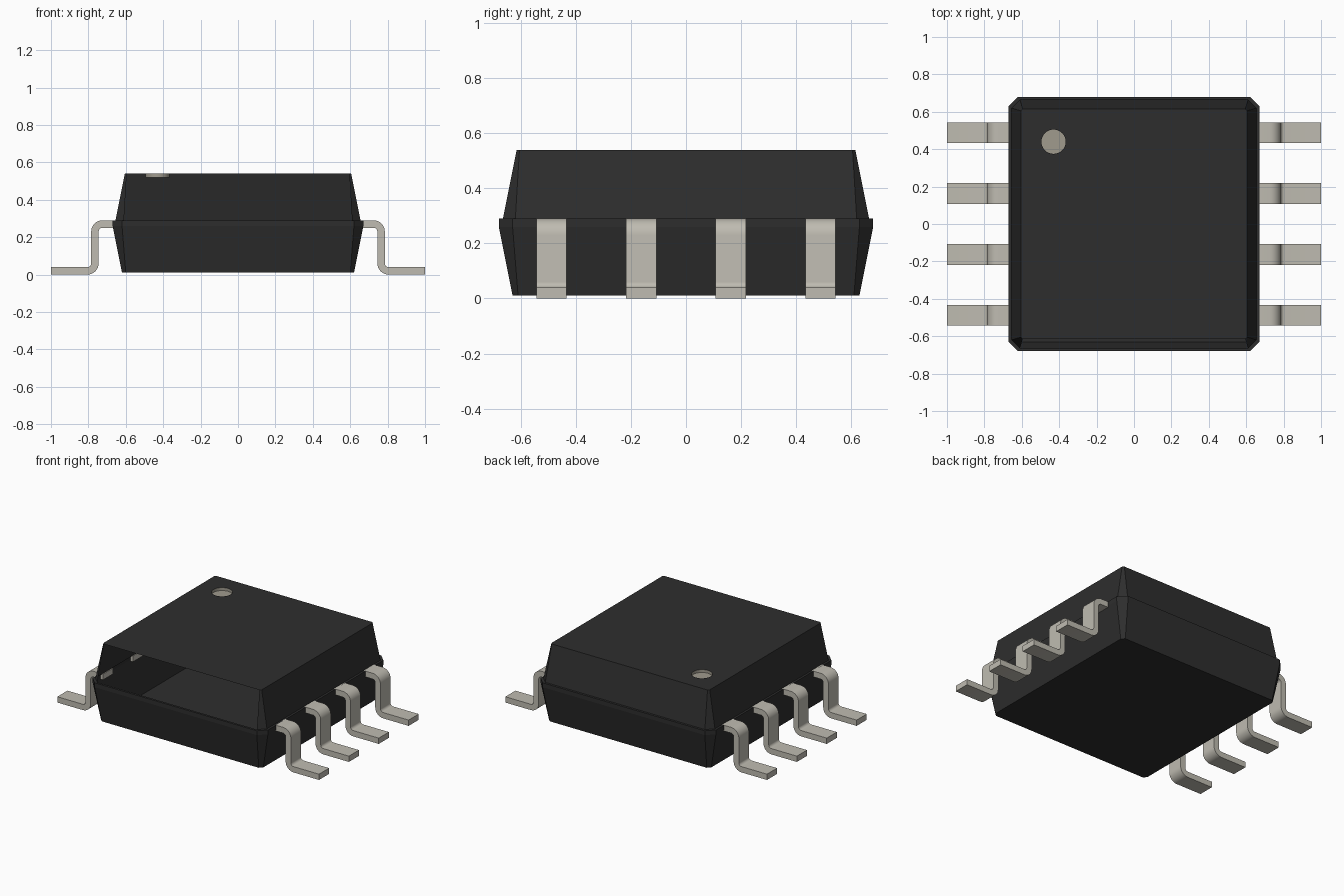
import bpy, bmesh
from math import sin, cos, pi, radians
from mathutils import Vector

cube = bpy.data.objects.get("Cube")
if cube:
    bpy.data.objects.remove(cube, do_unlink=True)


def material(name, rgb):
    m = bpy.data.materials.new(name)
    m.use_nodes = True
    m.diffuse_color = (*rgb, 1)
    m.node_tree.nodes["Principled BSDF"].inputs["Base Color"].default_value = (*rgb, 1)
    return m


BLACK = material("black resin", (0.027, 0.027, 0.027))
METAL = material("tinned metal", (0.52, 0.5, 0.44))
TAN = material("marker tan", (0.35, 0.325, 0.27))


def finish(bm, name, mat, smooth=False):
    mesh = bpy.data.meshes.new(name)
    bm.to_mesh(mesh)
    bm.free()
    mesh.materials.append(mat)
    ob = bpy.data.objects.new(name, mesh)
    bpy.context.collection.objects.link(ob)
    if smooth:
        bpy.ops.object.select_all(action="DESELECT")
        ob.select_set(True)
        bpy.context.view_layer.objects.active = ob
        bpy.ops.object.shade_smooth_by_angle(angle=radians(35))
    return ob


def ring(bm, points, z):
    return [bm.verts.new((x, y, z)) for x, y in points]


def chamfered(hx, hy, c):
    """Rectangle with cut corners, counter-clockwise; its first side is the front."""
    return [(-hx + c, -hy), (hx - c, -hy), (hx, -hy + c), (hx, hy - c),
            (hx - c, hy), (-hx + c, hy), (-hx, hy - c), (-hx, -hy + c)]


def bridge(bm, low, high, skip=None):
    n = len(low)
    for i in range(n):
        if i != skip:
            j = (i + 1) % n
            bm.faces.new((low[i], low[j], high[j], high[i]))


TOP = 0.54
SEGMENTS = 32
dot = [(-0.43 + 0.065 * cos(2 * pi * i / SEGMENTS),
        0.44 + 0.065 * sin(2 * pi * i / SEGMENTS)) for i in range(SEGMENTS)]

# Package shell: hollow, with a stepped seam and an open upper front panel
bm = bmesh.new()
sections = [(0.62, 0.63, 0.02, 0.01), (0.67, 0.68, 0.05, 0.26),
            (0.67, 0.68, 0.05, 0.29), (0.655, 0.665, 0.045, 0.29),
            (0.605, 0.615, 0.01, TOP)]
rings = [ring(bm, chamfered(hx, hy, c), z) for hx, hy, c, z in sections]
bm.faces.new(rings[0][::-1])
for k in range(len(rings) - 1):
    bridge(bm, rings[k], rings[k + 1], skip=0 if k == 3 else None)
# Top panel with a round opening for the marker
edges = []
for loop in (rings[-1], ring(bm, dot, TOP)):
    for i, v in enumerate(loop):
        pair = (v, loop[(i + 1) % len(loop)])
        edges.append(bm.edges.get(pair) or bm.edges.new(pair))
bmesh.ops.triangle_fill(bm, use_beauty=True, edges=edges, normal=(0, 0, 1))
for f in bm.faces:
    if f.calc_center_median().z > TOP - 0.001 and f.normal.z < 0:
        f.normal_flip()
finish(bm, "package_body", BLACK)

# Recessed round marker
bm = bmesh.new()
rim, floor = ring(bm, dot, TOP), ring(bm, dot, TOP - 0.02)
bridge(bm, rim, floor)
bm.faces.new(floor)
finish(bm, "first_pin_marker", TAN, True)


# Bent legs: one side profile, widened along y
def arc(cx, cz, r, start, end, steps=8):
    return [(cx + r * cos(radians(start + (end - start) * i / steps)),
             cz + r * sin(radians(start + (end - start) * i / steps)))
            for i in range(steps + 1)]


upper = [(0.65, 0.29)] + arc(0.725, 0.23, 0.06, 90, 0) + arc(0.805, 0.06, 0.02, 180, 270) + [(1.0, 0.04)]
lower = [(1.0, 0.0)] + arc(0.805, 0.06, 0.06, 270, 180) + arc(0.725, 0.23, 0.02, 0, 90) + [(0.65, 0.25)]


def leg(name, side, y, width=0.11):
    bm = bmesh.new()
    face = bm.faces.new([bm.verts.new((side * x, y - width / 2, z)) for x, z in upper + lower])
    out = bmesh.ops.extrude_face_region(bm, geom=[face], use_keep_orig=True)
    moved = [g for g in out["geom"] if isinstance(g, bmesh.types.BMVert)]
    bmesh.ops.translate(bm, verts=moved, vec=Vector((0, width, 0)))
    bmesh.ops.recalc_face_normals(bm, faces=bm.faces)
    finish(bm, name, METAL, True)


for label, side in (("left", 1), ("right", -1)):
    for n in range(4):
        leg(f"{label}_leg_{n + 1}", side, (n - 1.5) * 0.326)
